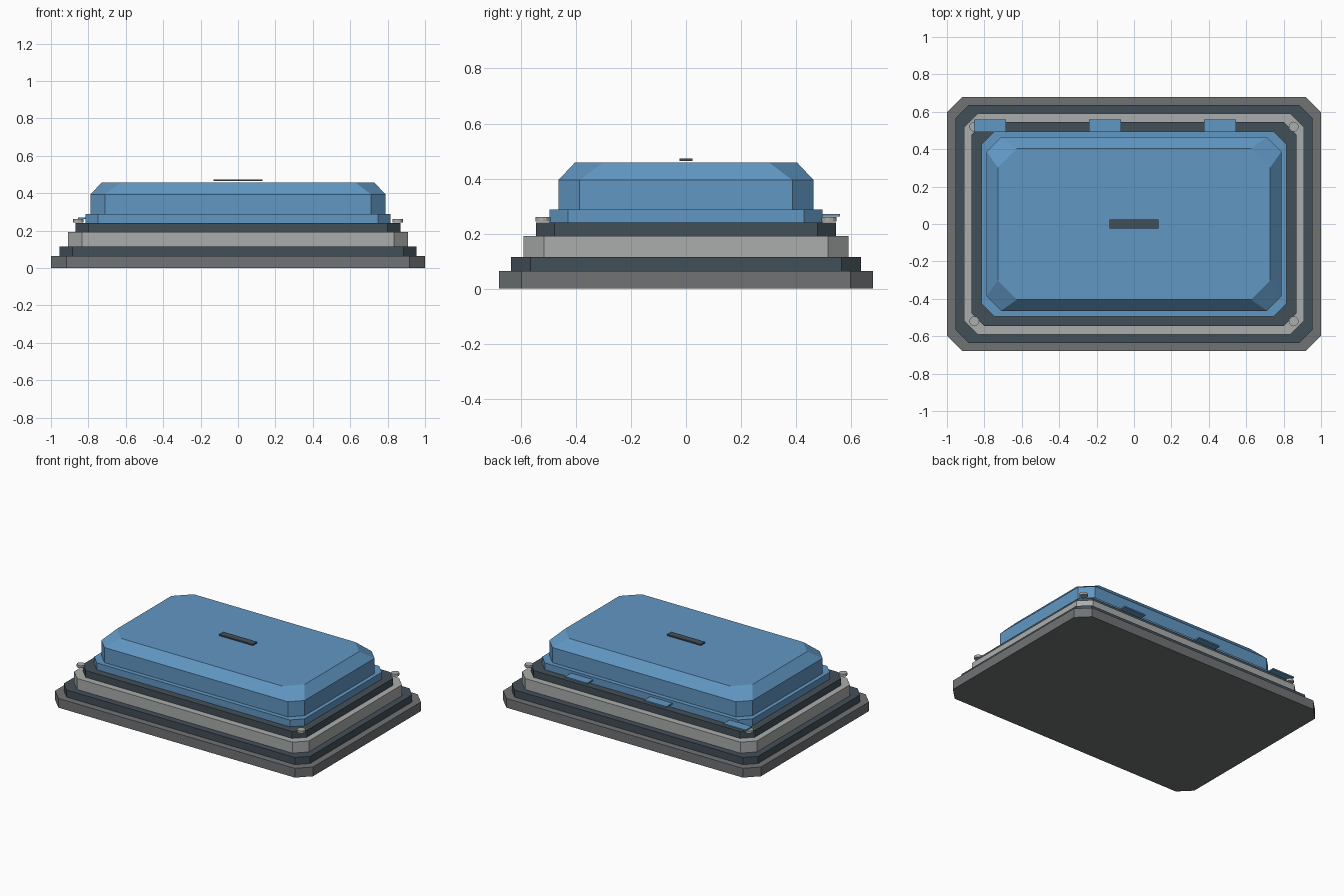
import bpy
import bmesh

if "Cube" in bpy.data.objects:
    bpy.data.objects.remove(bpy.data.objects["Cube"])


def material(name, rgb):
    m = bpy.data.materials.new(name)
    m.diffuse_color = (*rgb, 1)
    m.use_nodes = True
    m.node_tree.nodes["Principled BSDF"].inputs["Base Color"].default_value = m.diffuse_color
    return m


BASE = material("mid_grey", (0.16, 0.17, 0.175))
DARK = material("dark_slate", (0.055, 0.078, 0.095))
LIGHT = material("light_grey", (0.40, 0.42, 0.41))
BLUE = material("blue", (0.12, 0.31, 0.55))


def finish(bm, name, mat):
    bmesh.ops.recalc_face_normals(bm, faces=bm.faces)
    me = bpy.data.meshes.new(name)
    bm.to_mesh(me)
    bm.free()
    me.materials.append(mat)
    ob = bpy.data.objects.new(name, me)
    bpy.context.collection.objects.link(ob)
    return ob


def outline(hx, hy, c):
    """Rectangle with cut corners, counter-clockwise."""
    return [(hx, -hy + c), (hx, hy - c), (hx - c, hy), (-hx + c, hy),
            (-hx, hy - c), (-hx, -hy + c), (-hx + c, -hy), (hx - c, -hy)]


def slab(name, rings, mat):
    """Closed stack of cut-corner rings: (half x, half y, corner cut, z)."""
    bm = bmesh.new()
    loops = [[bm.verts.new((x, y, z)) for x, y in outline(hx, hy, c)]
             for hx, hy, c, z in rings]
    for a, b in zip(loops, loops[1:]):
        for i in range(8):
            j = (i + 1) % 8
            bm.faces.new((a[i], a[j], b[j], b[i]))
    bm.faces.new(loops[0][::-1])
    bm.faces.new(loops[-1])
    return finish(bm, name, mat)


def box(name, x0, x1, y0, y1, z0, z1, mat):
    bm = bmesh.new()
    bmesh.ops.create_cube(bm, size=1)
    for v in bm.verts:
        v.co = (x1 if v.co.x > 0 else x0, y1 if v.co.y > 0 else y0,
                z1 if v.co.z > 0 else z0)
    return finish(bm, name, mat)


# Stepped frame and lid rim
for name, hx, hy, c, z0, z1, mat in (
        ("base_plate", 1.0, 0.68, 0.083, 0.0, 0.065, BASE),
        ("lower_gasket", 0.955, 0.635, 0.07, 0.065, 0.115, DARK),
        ("frame", 0.91, 0.59, 0.075, 0.115, 0.192, LIGHT),
        ("upper_gasket", 0.868, 0.545, 0.068, 0.192, 0.24, DARK),
        ("lid_rim", 0.815, 0.495, 0.067, 0.24, 0.288, BLUE)):
    slab(name, [(hx, hy, c, z0), (hx, hy, c, z1)], mat)

# Raised lid with sloped shoulder
slab("lid", [(0.788, 0.464, 0.077, 0.288), (0.788, 0.464, 0.077, 0.394),
             (0.728, 0.404, 0.102, 0.458)], BLUE)

# Grip strip on the lid
box("grip", -0.132, 0.132, -0.024, 0.024, 0.464, 0.473, DARK)

# Hinge tabs along the back
for i in range(3):
    x = -0.77 + i * 0.615
    box(f"hinge_tab_{i + 1}", x - 0.086, x + 0.086, 0.493, 0.56,
        0.262, 0.271, BLUE)

# Corner bolts
for sx in (-1, 1):
    for sy in (-1, 1):
        bm = bmesh.new()
        bmesh.ops.create_cone(bm, cap_ends=True, segments=12, radius1=0.027,
                              radius2=0.027, depth=0.017)
        bmesh.ops.translate(bm, verts=bm.verts,
                            vec=(sx * 0.854, sy * 0.52, 0.2525))
        finish(bm, f"bolt_{'right' if sx > 0 else 'left'}_"
                   f"{'back' if sy > 0 else 'front'}", LIGHT)
